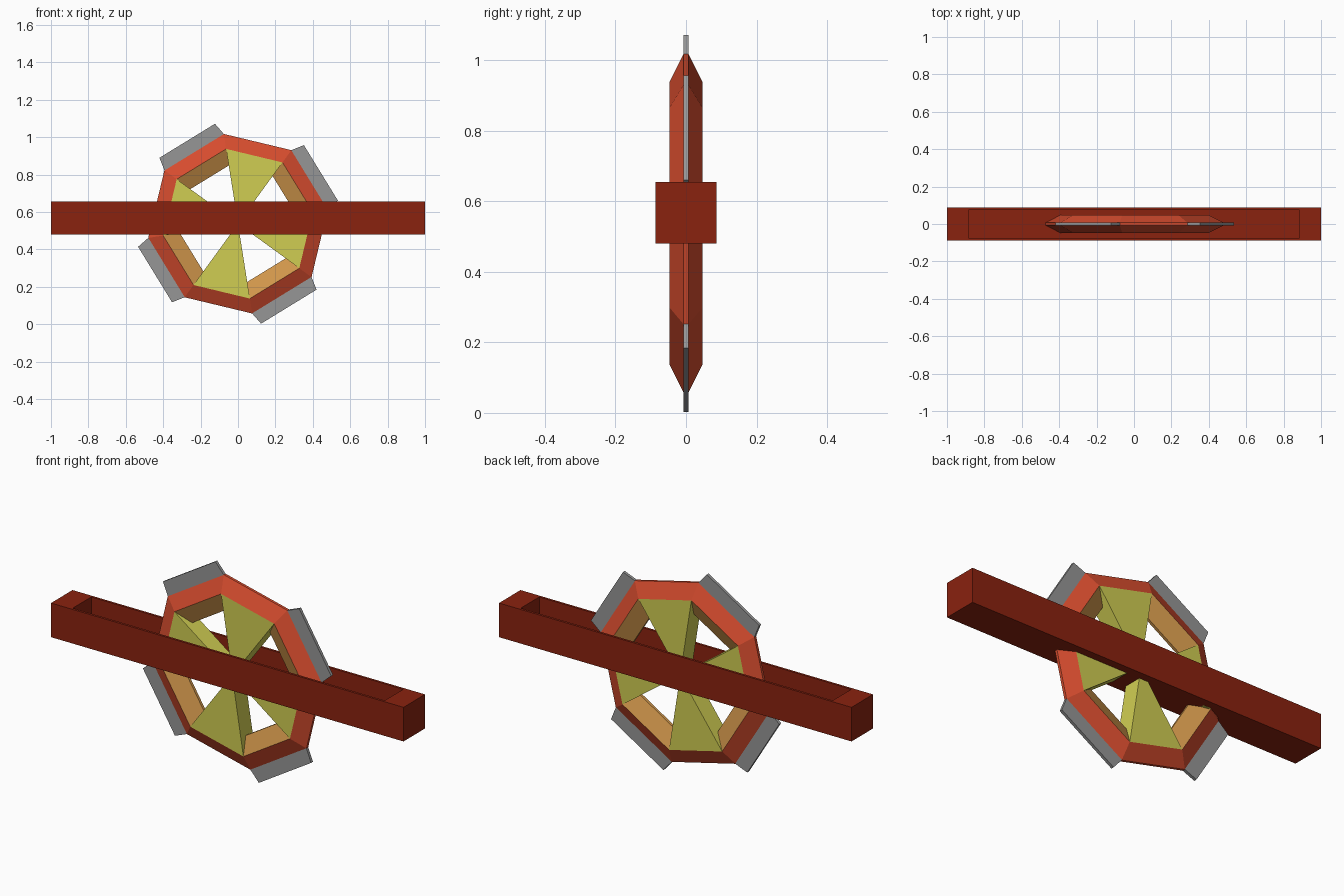
import bpy, bmesh, math
from mathutils import Vector

if "Cube" in bpy.data.objects:
    bpy.data.objects.remove(bpy.data.objects["Cube"])

CZ = 0.537                 # wheel axle height
OFF = math.radians(9)      # wheel rotation
STEP = math.pi / 4
C8 = math.cos(STEP / 2)
T8 = math.tan(STEP / 2)


def material(name, srgb):
    m = bpy.data.materials.new(name)
    lin = [((c / 255 + 0.055) / 1.055) ** 2.4 for c in srgb]
    m.diffuse_color = (*lin, 1)
    m.use_nodes = True
    m.node_tree.nodes["Principled BSDF"].inputs["Base Color"].default_value = m.diffuse_color
    return m


dark_red = material("dark_red", (138, 34, 15))
red = material("orange_red", (214, 76, 46))
tan = material("tan", (208, 150, 75))
yellow = material("yellow", (208, 205, 82))
grey = material("grey", (150, 150, 150))


def finish(name, bm, *mats):
    bmesh.ops.recalc_face_normals(bm, faces=bm.faces)
    me = bpy.data.meshes.new(name)
    bm.to_mesh(me)
    bm.free()
    for m in mats:
        me.materials.append(m)
    ob = bpy.data.objects.new(name, me)
    bpy.context.collection.objects.link(ob)
    return ob


def prism(name, a, profile, half, mat):
    """Extrude a (radial, tangent) profile in the wheel plane at angle a."""
    bm = bmesh.new()
    pts = [(r * math.cos(a) - t * math.sin(a),
            CZ + r * math.sin(a) + t * math.cos(a)) for r, t in profile]
    rings = [[bm.verts.new((x, y, z)) for x, z in pts] for y in (-half, half)]
    n = len(pts)
    bm.faces.new(rings[0])
    bm.faces.new(rings[1])
    for i in range(n):
        j = (i + 1) % n
        bm.faces.new((rings[0][i], rings[0][j], rings[1][j], rings[1][i]))
    finish(name, bm, mat)


# hollow beam: trough open at the top
bm = bmesh.new()
bmesh.ops.create_cube(bm, size=1)
for v in bm.verts:
    v.co = Vector((v.co.x * 2, v.co.y * 0.174, 0.5675 + v.co.z * 0.175))
top = max(bm.faces, key=lambda f: f.calc_center_median().z)
bmesh.ops.inset_individual(bm, faces=[top], thickness=0.01)
for v in top.verts:
    v.co.x = math.copysign(0.885, v.co.x)
    v.co.y = math.copysign(0.075, v.co.y)
floor = bmesh.ops.extrude_discrete_faces(bm, faces=[top])["faces"][0]
for v in floor.verts:
    v.co.z = 0.495
finish("beam_trough", bm, dark_red)

# octagonal rim: bevelled section swept round, red outside and tan inside
section = [(0.486, -0.007), (0.486, 0.007), (0.405, 0.047),
           (0.315, 0.007), (0.315, -0.007), (0.405, -0.047)]
bm = bmesh.new()
loops = []
for i in range(8):
    a = OFF + i * STEP
    loops.append([bm.verts.new((r * math.cos(a), y, CZ + r * math.sin(a)))
                  for r, y in section])
for i in range(8):
    p, q = loops[i], loops[(i + 1) % 8]
    for k in range(6):
        m = (k + 1) % 6
        f = bm.faces.new((p[k], p[m], q[m], q[k]))
        f.material_index = 1 if k in (2, 3, 4) else 0
finish("wheel_rim", bm, red, tan)

# alternating wedge spokes and rim teeth
for i in range(4):
    a = OFF + STEP * (2 * i + 1.5)
    ap = 0.405 * C8
    prism(f"spoke_{i + 1}", a, [(0, 0), (ap, -ap * T8), (ap, ap * T8)], 0.047, yellow)
    b = a - STEP
    prism(f"tooth_{i + 1}", b, [(0.43, -0.178), (0.449, -0.186), (0.52, -0.178 + 0.004),
                                (0.52, 0.174), (0.449, 0.186), (0.43, 0.178)], 0.0075, grey)
